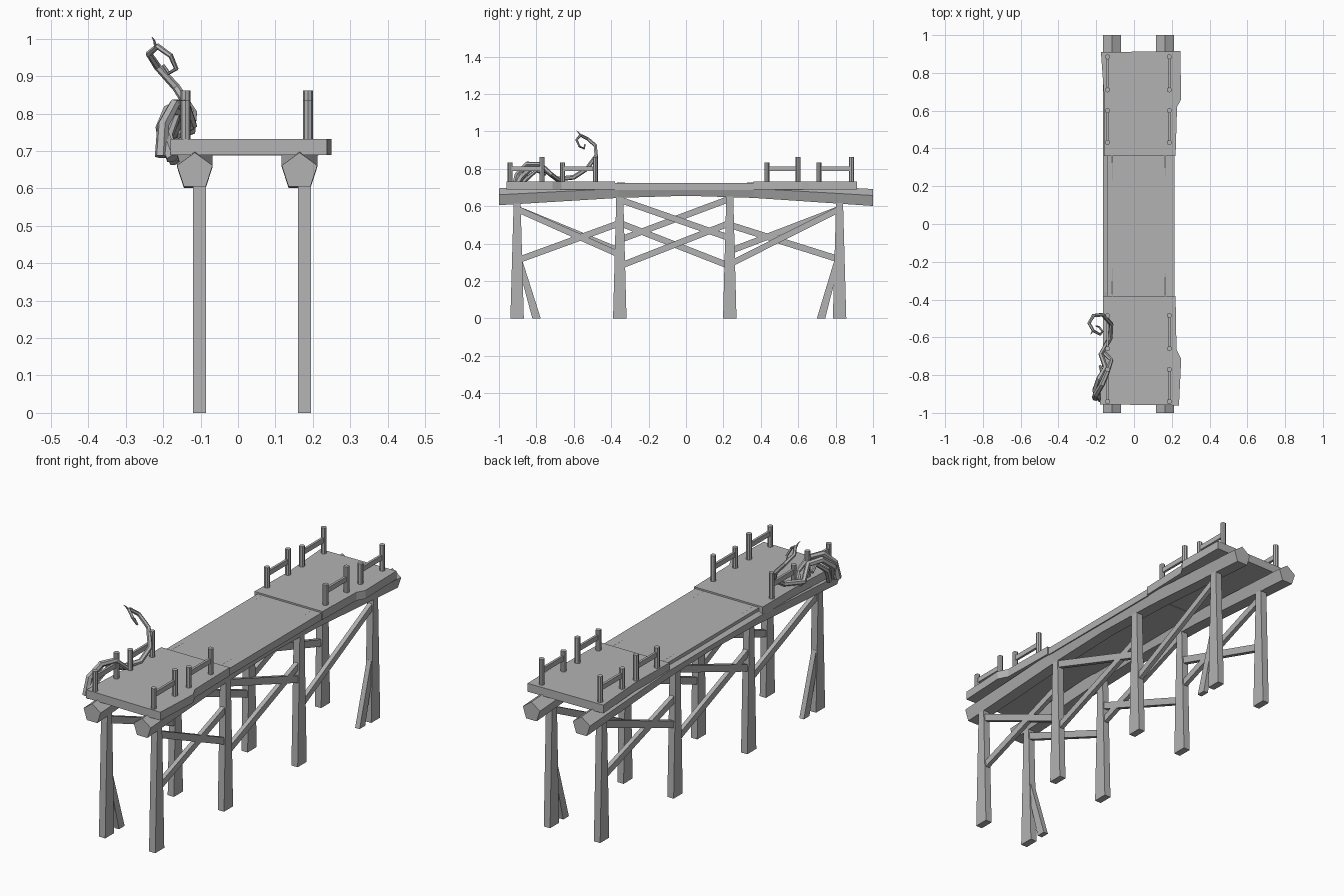
import bpy
import bmesh
from math import sin, cos, pi
from mathutils import Vector

cube = bpy.data.objects.get("Cube")
if cube:
    bpy.data.objects.remove(cube, do_unlink=True)

GREY = (0.45, 0.45, 0.45, 1.0)
wood = bpy.data.materials.new("weathered grey")
wood.use_nodes = True
wood.diffuse_color = GREY
wood.node_tree.nodes["Principled BSDF"].inputs["Base Color"].default_value = GREY


def add_object(name, mesh):
    obj = bpy.data.objects.new(name, mesh)
    bpy.context.collection.objects.link(obj)
    mesh.materials.clear()
    mesh.materials.append(wood)
    return obj


def loft(name, rings):
    """Join equal cross-sections into one closed solid."""
    bm = bmesh.new()
    loops = [[bm.verts.new(p) for p in ring] for ring in rings]
    n = len(loops[0])
    for a, b in zip(loops, loops[1:]):
        for i in range(n):
            j = (i + 1) % n
            bm.faces.new((a[i], a[j], b[j], b[i]))
    bm.faces.new(loops[0])
    bm.faces.new(loops[-1])
    bmesh.ops.recalc_face_normals(bm, faces=bm.faces)
    mesh = bpy.data.meshes.new(name)
    bm.to_mesh(mesh)
    bm.free()
    return add_object(name, mesh)


def rect(x, y, z, wx, wy):
    return [(x + sx * wx / 2, y + sy * wy / 2, z)
            for sx, sy in ((-1, -1), (1, -1), (1, 1), (-1, 1))]


def plank(name, x, start, end, wx, height):
    """Board running along y with vertical end cuts; start and end are (y, z)."""
    loft(name, [[(x + sx * wx / 2, y, z + sz * height / 2)
                 for sx, sz in ((-1, -1), (1, -1), (1, 1), (-1, 1))]
                for y, z in (start, end)])


def slab(name, outline, bottom, top):
    loft(name, [[(x, y, z) for x, y in outline] for z in (bottom, top)])


def vine(name, points, thick, thin):
    """Tapering angular tube along a path."""
    curve = bpy.data.curves.new(name, "CURVE")
    curve.dimensions = "3D"
    curve.bevel_depth = 1.0
    curve.bevel_resolution = 1
    curve.use_fill_caps = True
    spline = curve.splines.new("POLY")
    spline.points.add(len(points) - 1)
    for i, p in enumerate(points):
        t = i / (len(points) - 1)
        spline.points[i].co = (*p, 1)
        spline.points[i].radius = thick + (thin - thick) * t
    spline.use_smooth = False
    temp = bpy.data.objects.new(name, curve)
    bpy.context.collection.objects.link(temp)
    graph = bpy.context.evaluated_depsgraph_get()
    mesh = bpy.data.meshes.new_from_object(temp.evaluated_get(graph))
    bpy.data.objects.remove(temp, do_unlink=True)
    add_object(name, mesh)


# Deck in three sections, the middle one narrower and slightly lower
slab("deck_front", [(-0.18, -0.955), (0.238, -0.96), (0.25, -0.715), (0.225, -0.665),
                    (0.22, -0.38), (-0.163, -0.38), (-0.163, -0.64)], 0.69, 0.732)
slab("deck_middle", [(-0.143, -0.38), (0.215, -0.38), (0.215, 0.36), (-0.143, 0.36)],
     0.688, 0.724)
slab("deck_back", [(-0.16, 0.36), (0.22, 0.36), (0.228, 0.62), (0.25, 0.66),
                   (0.245, 0.915), (-0.175, 0.91), (-0.155, 0.63)], 0.69, 0.732)

SIDES = (("right", -0.1025), ("left", 0.1775))
LEGS = ((-0.903, 0.62), (-0.354, 0.66), (0.234, 0.66), (0.821, 0.62))

for side, x in SIDES:
    # Five-sided bearer, arched towards the middle
    rings = []
    for y, z, flat in ((-1, 0.646, 1), (-0.36, 0.681, 0.9), (0, 0.685, 0.72),
                       (0.36, 0.681, 0.9), (1, 0.642, 1)):
        rings.append([(x - 0.013 + 0.05 * cos(a), y, z + 0.05 * flat * sin(a))
                      for a in (pi / 2 + k * 2 * pi / 5 for k in range(5))])
    loft("bearer_" + side, rings)
    # Legs, wider at the foot
    for i, (y, top) in enumerate(LEGS):
        loft(f"leg_{side}_{i + 1}", [rect(x, y, 0, 0.035, 0.072),
                                     rect(x, y, top, 0.035, 0.037)])

# Cross braces between the legs: bay number, start height, end height
BRACES = {
    "left": ((0, 0.585, 0.34), (0, 0.31, 0.51), (1, 0.635, 0.43),
             (1, 0.28, 0.51), (2, 0.29, 0.585)),
    "right": ((0, 0.585, 0.36), (1, 0.51, 0.28), (1, 0.42, 0.64),
              (2, 0.50, 0.315), (2, 0.36, 0.585)),
}
for side, x in SIDES:
    for k, (bay, z0, z1) in enumerate(BRACES[side]):
        plank(f"brace_{side}_{k + 1}", x, (LEGS[bay][0], z0), (LEGS[bay + 1][0], z1),
              0.022, 0.036)

# Short raking props at two opposite corners
for name, x, foot, head in (("prop_front", SIDES[0][1], -0.799, -0.89),
                            ("prop_back", SIDES[1][1], 0.722, 0.808)):
    loft(name, [rect(x, foot, 0, 0.025, 0.045), rect(x, head, 0.31, 0.025, 0.03)])

# Railings: pairs of round posts joined by a rail
PAIRS = ((-0.94, -0.77), (-0.66, -0.485), (0.432, 0.6), (0.71, 0.885))
for side, x in (("right", -0.14), ("left", 0.187)):
    for i, pair in enumerate(PAIRS):
        for end, y, top in (("a", pair[0], 0.835), ("b", pair[1], 0.862)):
            loft(f"rail_post_{side}_{i + 1}{end}",
                 [[(x + 0.0135 * cos(k * pi / 4), y + 0.0135 * sin(k * pi / 4), z)
                   for k in range(8)] for z in (0.72, top)])
        plank(f"rail_{side}_{i + 1}", x, (pair[0], 0.80), (pair[1], 0.80), 0.012, 0.025)

# Curling vine climbing over one corner
vine("vine_curl", [(-0.175, -0.93, 0.68), (-0.205, -0.88, 0.76), (-0.185, -0.82, 0.81),
                   (-0.15, -0.76, 0.80), (-0.175, -0.69, 0.745), (-0.125, -0.60, 0.755),
                   (-0.12, -0.53, 0.80), (-0.165, -0.48, 0.87), (-0.215, -0.485, 0.925),
                   (-0.238, -0.525, 0.96), (-0.215, -0.565, 0.98), (-0.18, -0.585, 0.955),
                   (-0.165, -0.57, 0.92), (-0.185, -0.545, 0.908), (-0.2, -0.54, 0.93)],
     0.018, 0.004)
vine("vine_loop", [(-0.205, -0.92, 0.685), (-0.2, -0.90, 0.77), (-0.17, -0.85, 0.825),
                   (-0.14, -0.78, 0.825), (-0.12, -0.72, 0.77), (-0.17, -0.67, 0.735)],
     0.018, 0.01)
vine("vine_shoot", [(-0.17, -0.90, 0.67), (-0.185, -0.86, 0.74), (-0.165, -0.80, 0.79),
                    (-0.18, -0.75, 0.77)], 0.015, 0.008)
vine("vine_thorn", [(-0.22, -0.565, 0.98), (-0.224, -0.575, 0.995),
                    (-0.23, -0.585, 1.005)], 0.005, 0.001)
